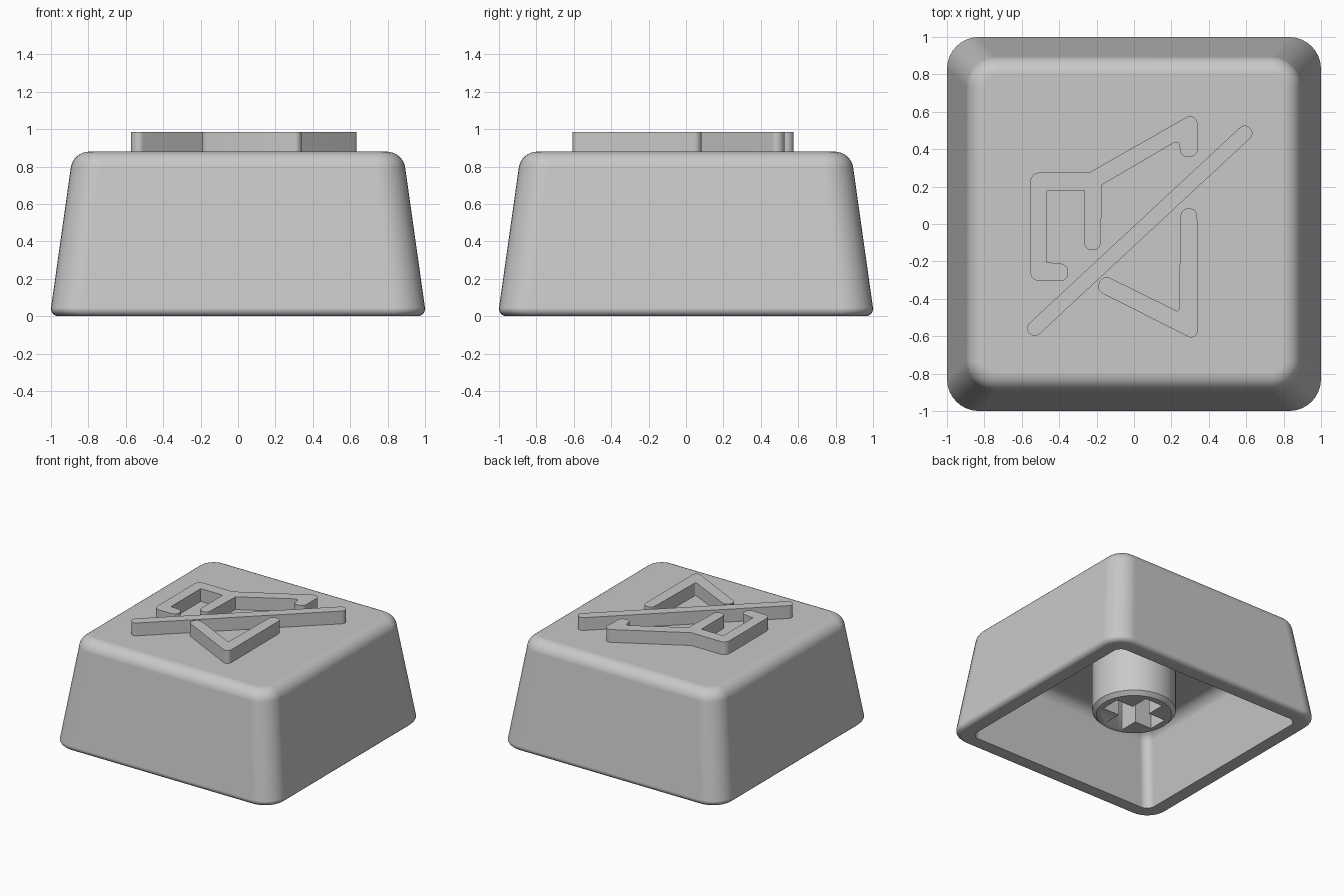
import bpy, bmesh, math
from mathutils import Vector

if "Cube" in bpy.data.objects:
    bpy.data.objects.remove(bpy.data.objects["Cube"], do_unlink=True)

GREY = (0.58, 0.58, 0.58, 1)
grey = bpy.data.materials.new("grey_plastic")
grey.use_nodes = True
grey.diffuse_color = GREY
grey.node_tree.nodes["Principled BSDF"].inputs["Base Color"].default_value = GREY


def finish(name, bm, angle=30):
    """Turn a bmesh into a smooth-shaded object with sharp edges kept."""
    bmesh.ops.recalc_face_normals(bm, faces=bm.faces)
    mesh = bpy.data.meshes.new(name)
    bm.to_mesh(mesh)
    bm.free()
    mesh.materials.append(grey)
    obj = bpy.data.objects.new(name, mesh)
    bpy.context.collection.objects.link(obj)
    bpy.ops.object.select_all(action="DESELECT")
    obj.select_set(True)
    bpy.context.view_layer.objects.active = obj
    bpy.ops.object.shade_smooth_by_angle(angle=math.radians(angle))
    return obj


def rounded(corners, steps=6):
    """Outline through (x, y, radius) corners, each replaced by an arc."""
    out = []
    for i, (x, y, r) in enumerate(corners):
        p = Vector((x, y))
        if r == 0:
            out.append(p)
            continue
        a = (Vector(corners[i - 1][:2]) - p).normalized()
        b = (Vector(corners[(i + 1) % len(corners)][:2]) - p).normalized()
        half = a.angle(b) / 2
        centre = p + (a + b).normalized() * r / math.sin(half)
        start = p + a * r / math.tan(half) - centre
        end = p + b * r / math.tan(half) - centre
        sweep = start.angle(end)
        for k in range(steps + 1):
            t = k / steps
            out.append(centre + (start * math.sin((1 - t) * sweep)
                                 + end * math.sin(t * sweep)) / math.sin(sweep))
    return out


def square(half, r):
    return rounded([(sx * half, sy * half, r)
                    for sx, sy in ((1, 1), (-1, 1), (-1, -1), (1, -1))], 8)


def circle(r, n=48):
    return [Vector((r * math.cos(math.tau * i / n), r * math.sin(math.tau * i / n)))
            for i in range(n)]


def loft(name, sections, angle=30):
    """Skin a stack of (outline, z) sections and cap both ends."""
    bm = bmesh.new()
    rings = [[bm.verts.new((p.x, p.y, z)) for p in outline] for outline, z in sections]
    for low, high in zip(rings, rings[1:]):
        for i in range(len(low)):
            bm.faces.new((low[i - 1], low[i], high[i], high[i - 1]))
    bm.faces.new(rings[0])
    bm.faces.new(rings[-1])
    return finish(name, bm, angle)


# Hollow cap: filleted ceiling, down the inside, round the rim, up the outside
TOP, CEILING, FILLET = 0.88, 0.61, 0.1
shell = []
for k in range(7):
    a = math.radians(90 - 82 * k / 6)
    shell.append((square(0.705 + FILLET * math.cos(a), 0.02 + 0.05 * math.cos(a)),
                  CEILING - FILLET + FILLET * math.sin(a)))
shell.append((square(0.87, 0.07), 0))
for k in range(6):
    a = math.radians(98 * k / 5)
    shell.append((square(0.96 + 0.04 * math.sin(a), 0.15 + 0.02 * math.sin(a)),
                  0.04 - 0.04 * math.cos(a)))
for k in range(9):
    a = math.radians(8 + 82 * k / 8)
    shell.append((square(0.795 + 0.1 * math.cos(a), 0.06 + 0.1 * math.cos(a)),
                  TOP - 0.1 + 0.1 * math.sin(a)))
cap = loft("cap_shell", shell)
flatten = cap.modifiers.new("flat_walls", "WEIGHTED_NORMAL")
flatten.keep_sharp = True

# Mounting stem with a cross-shaped socket
stem = loft("stem", [(circle(0.285), 0.125), (circle(0.315), 0.155),
                     (circle(0.315), CEILING + 0.05)])
arm, w = 0.235, 0.08
quarter = [(arm, -w), (arm, w), (w, w)]
cross = []
for turn in range(4):
    c, s = (1, 0, -1, 0)[turn], (0, 1, 0, -1)[turn]
    cross += [Vector((x * c - y * s, x * s + y * c)) for x, y in quarter]
cutter = loft("socket_cutter", [(cross, 0), (cross, CEILING)])
cutter.hide_render = True
cut = stem.modifiers.new("socket", "BOOLEAN")
cut.object, cut.operation, cut.solver = cutter, "DIFFERENCE", "EXACT"
bpy.context.view_layer.objects.active = stem
bpy.ops.object.modifier_apply(modifier="socket")
bpy.data.objects.remove(cutter, do_unlink=True)

# Raised muted-speaker symbol: upper body, diagonal slash, lower cone
symbol = {
    "speaker_upper": [
        (-.555, .275, .05), (-.24, .275, 0), (.34, .605, .04), (.34, .36, .04),
        (.25, .36, .035), (.24, .45, .02), (-.17, .21, 0), (-.18, -.14, .04),
        (-.265, -.14, .04), (-.265, .18, 0), (-.465, .18, 0), (-.465, -.205, 0),
        (-.352, -.215, .045), (-.352, -.305, .04), (-.555, -.305, .05)],
    "mute_slash": [
        (-.586, -.555, .035), (-.532, -.613, .035), (.648, .483, .035), (.594, .541, .035)],
    "speaker_lower": [
        (.34, -.628, .034), (-.204, -.353, .04), (-.166, -.27, .04), (.24, -.47, .01),
        (.25, .083, .04), (.338, .083, .04)],
}
for name, corners in symbol.items():
    outline = rounded(corners)
    loft(name, [(outline, TOP - 0.01), (outline, 0.985)])
